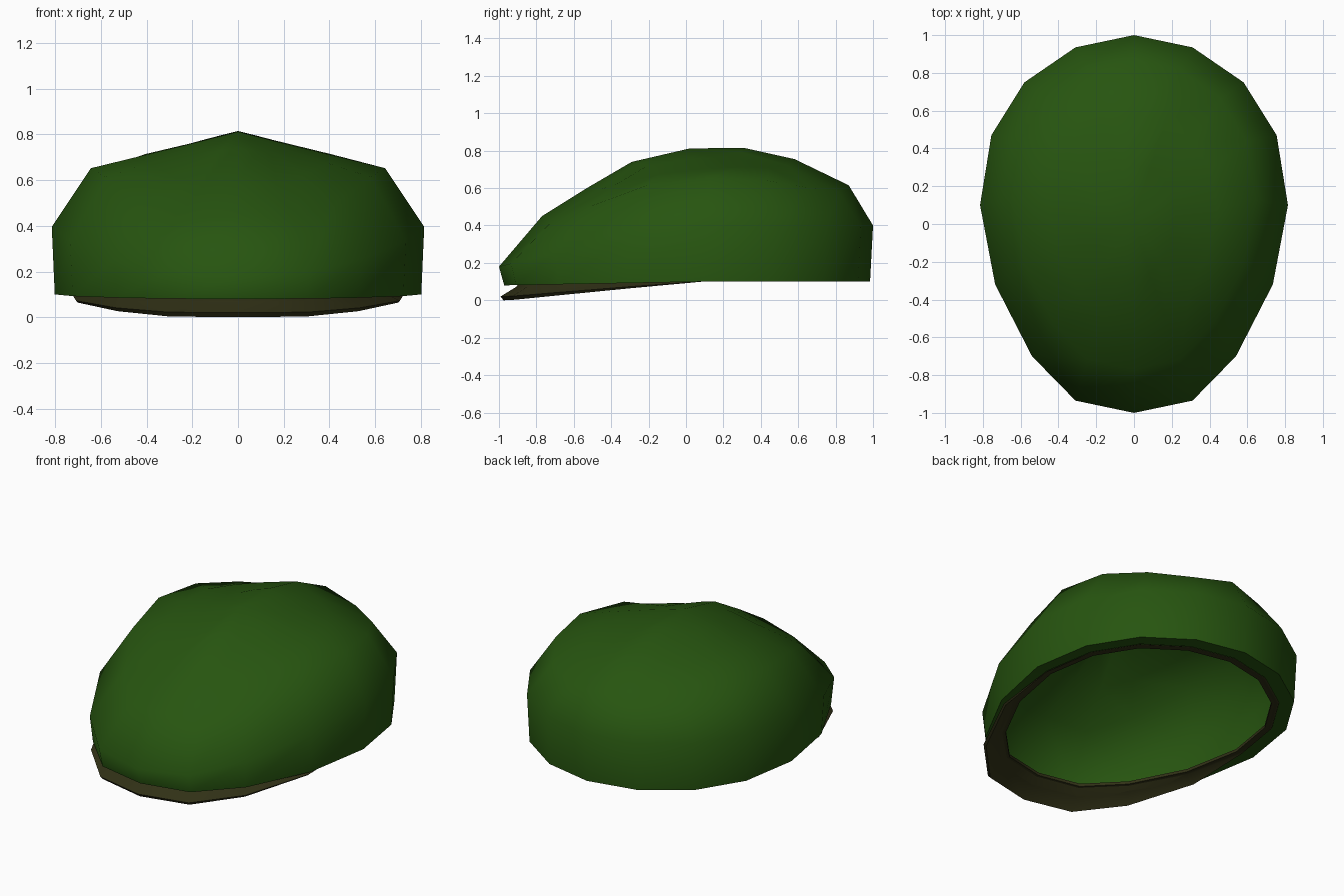
import bpy, bmesh, math

if "Cube" in bpy.data.objects:
    bpy.data.objects.remove(bpy.data.objects["Cube"])

def material(name, rgb):
    m = bpy.data.materials.new(name)
    m.diffuse_color = (*rgb, 1)
    m.use_nodes = True
    m.node_tree.nodes["Principled BSDF"].inputs["Base Color"].default_value = m.diffuse_color
    return m

green = material("dark green cloth", (0.02, 0.09, 0.005))
brown = material("dark olive brown", (0.03, 0.03, 0.008))

# Half outline of the cap seen from above, back to front, then mirrored
half = [(0, 1), (.31, .935), (.58, .75), (.755, .47), (.815, .1),
        (.735, -.32), (.54, -.70), (.31, -.935), (0, -1)]
outline = half + [(-x, y) for x, y in half[-2:0:-1]]

# Height of the centre ridge along y
ridge = [(-1, .18), (-.77, .45), (-.53, .6), (-.29, .74), (.02, .81),
         (.31, .815), (.58, .755), (.87, .615), (1, .4)]

def ridge_z(y):
    for (a, za), (b, zb) in zip(ridge, ridge[1:]):
        if y <= b:
            return za + (zb - za) * (y - a) / (b - a)
    return ridge[-1][1]

def front_amount(y):
    return max(0.0, min(1.0, (0.1 - y) / 1.1))

def crown_ring(sx, sy, cy):
    return [(x * sx, y * sy + cy, ridge_z(y * sy + cy) - .248 * abs(x * sx))
            for x, y in outline]

def build(name, rings, mat, cap=None, closed=False):
    """Loft rings into a surface, optionally ending in a single point."""
    bm = bmesh.new()
    loops = [[bm.verts.new(p) for p in r] for r in rings]
    pairs = list(zip(loops, loops[1:]))
    if closed:
        pairs.append((loops[-1], loops[0]))
    n = len(outline)
    for a, b in pairs:
        for i in range(n):
            j = (i + 1) % n
            bm.faces.new((a[j], a[i], b[i], b[j]))
    if cap:
        c = bm.verts.new(cap)
        for i in range(n):
            bm.faces.new((loops[-1][(i + 1) % n], loops[-1][i], c))
    bmesh.ops.recalc_face_normals(bm, faces=bm.faces)
    me = bpy.data.meshes.new(name)
    bm.to_mesh(me)
    bm.free()
    ob = bpy.data.objects.new(name, me)
    bpy.context.collection.objects.link(ob)
    me.materials.append(mat)
    bpy.ops.object.select_all(action='DESELECT')
    ob.select_set(True)
    bpy.context.view_layer.objects.active = ob
    bpy.ops.object.shade_smooth_by_angle(angle=math.radians(62))
    return ob

# Cloth crown: underside fold, side wall, domed top
def hem_z(y):
    return .1 - .02 * front_amount(y)

underside = [(x * .89, y * .89, .105) for x, y in outline]
hem = [(x * .984, y * (.984 if y > 0 else .972), hem_z(y)) for x, y in outline]
widest = [(x, y, .395 + .005 * max(0, y) - .215 * front_amount(y) ** 1.3)
          for x, y in outline]
build("cap_crown", [underside, hem, widest,
                    crown_ring(.79, .82, .05),
                    crown_ring(.54, .555, .025),
                    crown_ring(.27, .30, .01)], green, cap=(0, .02, .812))

# Brim: thin band at the back, drooping out to a peak at the front
def brim_ring(back, front, lift):
    pts = []
    for x, y in outline:
        t = front_amount(y)
        s = back + (front - back) * min(1, t * 1.9)
        drop = max(0, min(.1, .1 * (.05 - y) / 1.02))
        pts.append((x * s, y * s, max(0, .1 - drop) + lift * (.1 + .9 * t)))
    return pts

band_out = [(x * .88, y * .88, .102) for x, y in outline]
band_in = [(x * .845, y * .845, .102) for x, y in outline]
band_top = [(x * .845, y * .845, .12) for x, y in outline]
brim_top = [(x * .87, y * .87, .115 - .02 * front_amount(y)) for x, y in outline]
build("brim", [brim_ring(.89, .975, 0), band_out, band_in, band_top,
               brim_top, brim_ring(.892, .992, .02)], brown, closed=True)
